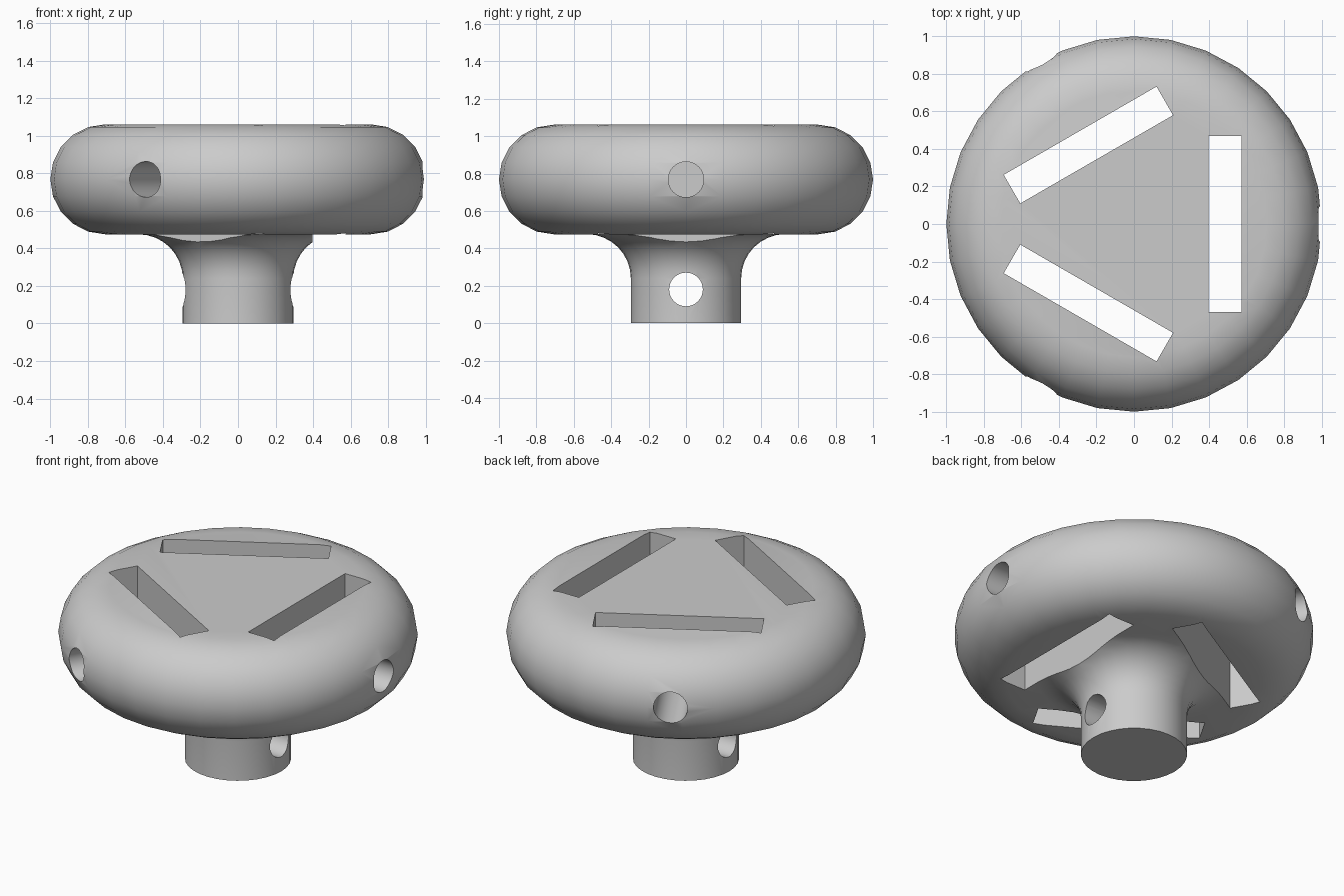
import bpy, bmesh
from math import sin, cos, pi, radians
from mathutils import Matrix

old = bpy.data.objects.get("Cube")
if old:
    bpy.data.objects.remove(old, do_unlink=True)

SEGMENTS = 32
RIM_Z, RIM_R = 0.768, 0.293
STEM_R, FILLET = 0.295, 0.235

grey = bpy.data.materials.new("grey")
grey.use_nodes = True
colour = (0.6, 0.6, 0.6, 1)
grey.diffuse_color = colour
grey.node_tree.nodes["Principled BSDF"].inputs["Base Color"].default_value = colour


def add_object(name, bm):
    bmesh.ops.recalc_face_normals(bm, faces=bm.faces)
    mesh = bpy.data.meshes.new(name)
    bm.to_mesh(mesh)
    bm.free()
    mesh.materials.append(grey)
    obj = bpy.data.objects.new(name, mesh)
    bpy.context.scene.collection.objects.link(obj)
    return obj


def arc(cx, cz, r, start, end, steps):
    angles = [radians(start + (end - start) * i / steps) for i in range(steps + 1)]
    return [(cx + r * cos(a), cz + r * sin(a)) for a in angles]


# Turned knob: stem, flared neck and rounded rim
profile = [(STEM_R, 0)]
profile += arc(STEM_R + FILLET, RIM_Z - RIM_R - FILLET, FILLET, 180, 90, 8)
profile += arc(1 - RIM_R, RIM_Z, RIM_R, -90, 90, 10)
bm = bmesh.new()
rings = [[bm.verts.new((r * cos(2 * pi * k / SEGMENTS), r * sin(2 * pi * k / SEGMENTS), z))
          for k in range(SEGMENTS)] for r, z in profile]
for low, high in zip(rings, rings[1:]):
    for k in range(SEGMENTS):
        n = (k + 1) % SEGMENTS
        bm.faces.new((low[k], low[n], high[n], high[k]))
bm.faces.new(rings[0][::-1])
bm.faces.new(rings[-1])
knob = add_object("knob", bm)


def box_cutter(name, x0, x1, half_y, turn):
    bm = bmesh.new()
    size = Matrix.Diagonal((x1 - x0, 2 * half_y, 2, 1))
    place = Matrix.Rotation(turn, 4, 'Z') @ Matrix.Translation(((x0 + x1) / 2, 0, 0.8))
    bmesh.ops.create_cube(bm, size=1, matrix=place @ size)
    return add_object(name, bm)


def drill_cutter(name, x0, x1, z, radius, turn=0):
    bm = bmesh.new()
    place = (Matrix.Rotation(turn, 4, 'Z') @ Matrix.Translation(((x0 + x1) / 2, 0, z))
             @ Matrix.Rotation(pi / 2, 4, 'Y'))
    bmesh.ops.create_cone(bm, cap_ends=True, segments=32, radius1=radius, radius2=radius,
                          depth=x1 - x0, matrix=place)
    return add_object(name, bm)


# Three slots, each with a screw hole from the rim, and a cross hole in the stem
cutters = [drill_cutter("stem_hole_cutter", -0.6, 0.6, 0.18, 0.09)]
for i in range(3):
    turn = i * 2 * pi / 3
    cutters.append(box_cutter(f"slot_cutter_{i + 1}", 0.398, 0.574, 0.47, turn))
    cutters.append(drill_cutter(f"rim_hole_cutter_{i + 1}", 0.5, 1.2, RIM_Z, 0.095, turn))

for cutter in cutters:
    mod = knob.modifiers.new(cutter.name, 'BOOLEAN')
    mod.operation = 'DIFFERENCE'
    mod.solver = 'EXACT'
    mod.object = cutter

# Bake the cuts, then smooth the round surfaces and keep the cut edges sharp
graph = bpy.context.evaluated_depsgraph_get()
cut_mesh = bpy.data.meshes.new_from_object(knob.evaluated_get(graph))
knob.modifiers.clear()
knob.data = cut_mesh
for cutter in cutters:
    bpy.data.objects.remove(cutter, do_unlink=True)
for obj in bpy.context.selected_objects:
    obj.select_set(False)
knob.select_set(True)
bpy.context.view_layer.objects.active = knob
bpy.ops.object.shade_smooth_by_angle(angle=radians(30))
